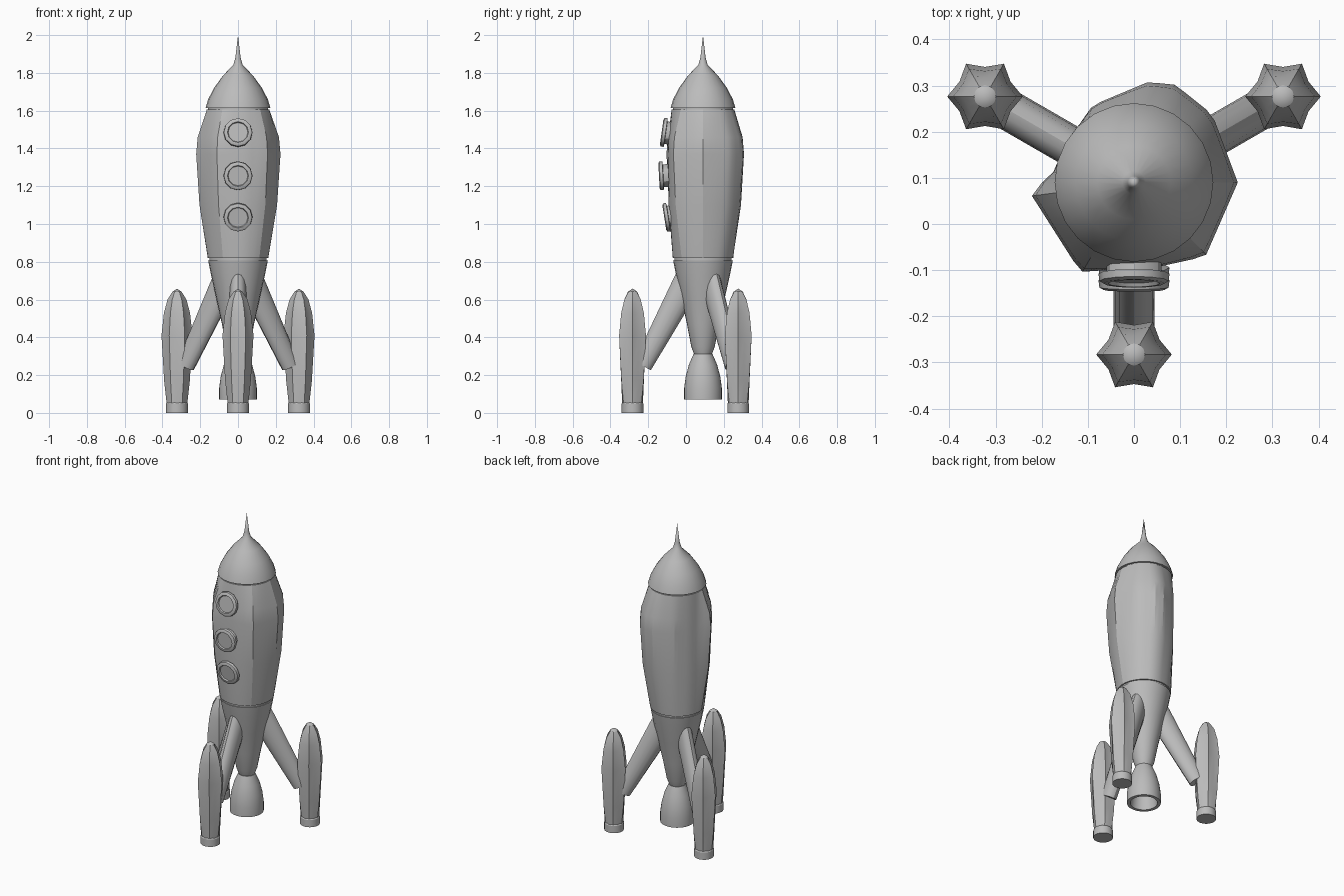
import bpy, bmesh, math
from mathutils import Vector, Matrix

cube = bpy.data.objects.get("Cube")
if cube:
    bpy.data.objects.remove(cube)

AXIS = Vector((0, 0.09, 0))      # rocket centreline
GREY = (0.5, 0.5, 0.5, 1)
metal = bpy.data.materials.new("grey metal")
metal.use_nodes = True
metal.diffuse_color = GREY
metal.node_tree.nodes["Principled BSDF"].inputs["Base Color"].default_value = GREY


def loft(name, rings, matrix, cap_start=True, cap_end=True, angle=30):
    """Skin a list of equal-length point rings."""
    bm = bmesh.new()
    loops = [[bm.verts.new(p) for p in ring] for ring in rings]
    n = len(loops[0])
    for a, b in zip(loops, loops[1:]):
        for i in range(n):
            j = (i + 1) % n
            bm.faces.new((a[i], a[j], b[j], b[i]))
    if cap_start:
        bm.faces.new(loops[0][::-1])
    if cap_end:
        bm.faces.new(loops[-1])
    bmesh.ops.remove_doubles(bm, verts=bm.verts, dist=0.0005)
    bmesh.ops.recalc_face_normals(bm, faces=bm.faces)
    mesh = bpy.data.meshes.new(name)
    bm.to_mesh(mesh)
    bm.free()
    mesh.materials.append(metal)
    obj = bpy.data.objects.new(name, mesh)
    bpy.context.collection.objects.link(obj)
    obj.matrix_world = matrix
    bpy.ops.object.select_all(action='DESELECT')
    obj.select_set(True)
    bpy.context.view_layer.objects.active = obj
    bpy.ops.object.shade_smooth_by_angle(angle=math.radians(angle))
    return obj


def ring(radius, z, sides=24):
    """Ring of points; radius is a number or a function of the angle."""
    pts = []
    for i in range(sides):
        t = math.tau * i / sides
        r = radius(t) if callable(radius) else radius
        pts.append(Vector((r * math.cos(t), r * math.sin(t), z)))
    return pts


def lathe(name, profile, matrix, sides=24, **options):
    return loft(name, [ring(r, z, sides) for r, z in profile], matrix, **options)


# Faceted belly outline: (angle in degrees, radius)
BELLY = [(0, .225), (41, .225), (67, .23), (82, .22), (118, .19), (150, .17),
         (172, .175), (186, .226), (239, .226), (262, .19), (285, .19),
         (314, .223), (360, .225)]


def belly(t):
    """Radius of the outline polygon, straight between its corners."""
    for (d1, r1), (d2, r2) in zip(BELLY, BELLY[1:]):
        a, b = math.radians(d1), math.radians(d2)
        if a <= t <= b:
            return r1 * r2 * math.sin(b - a) / (
                r1 * math.sin(t - a) + r2 * math.sin(b - t))


def blend(base, amount):
    return lambda t: base + (belly(t) - base) * amount


centre = Matrix.Translation(AXIS)

# Hull
loft("upper_hull", [ring(.16, .82, 48), ring(blend(.173, .65), 1.1, 48),
                    ring(belly, 1.37, 48), ring(blend(.17, .85), 1.46, 48),
                    ring(.166, 1.605, 48)], centre, angle=20)
lathe("waist_band", [(.152, .79), (.152, .83)], centre)
lathe("lower_hull", [(.045, .305), (.062, .35), (.085, .47), (.118, .62),
                     (.145, .74), (.158, .808)], centre)
lathe("neck_band", [(.16, 1.59), (.16, 1.63)], centre)
lathe("nose_cone", [(.172, 1.613), (.158, 1.66), (.127, 1.72), (.08, 1.785),
                    (.025, 1.842), (.014, 1.88), (0, 2)], centre, cap_end=False)

# Hollow engine bell
lathe("engine_nozzle", [(.03, .2), (.07, .16), (.08, .07), (.1, .07), (.1, .13),
                        (.092, .19), (.075, .255), (.05, .312)], centre, sides=32)

# Portholes: a raised rim around a sunken pane, tilted to follow the hull
for name, y, z, tilt in (("top", -.118, 1.485, -8), ("middle", -.132, 1.255, 3),
                         ("bottom", -.104, 1.035, 9)):
    place = (Matrix.Translation((0, y, z))
             @ Matrix.Rotation(math.radians(90 + tilt), 4, 'X'))
    lathe(name + "_porthole", [(.06, -.04), (.06, -.012), (.077, -.01), (.075, .006),
                               (.066, .011), (.056, .011), (.052, .003)],
          place, sides=12)


def fluted(core, ridge):
    """Radius that peaks on every other side."""
    return lambda t: ridge if round(t / (math.tau / 12)) % 2 else core


# Strut ends: outward distance, height and half depth
STRUT = [(.05, .75, .077), (.10, .66, .073), (.32, .25, .05)]

# Three landing legs
for name, heading in (("front", -90), ("back_left", 30), ("back_right", 150)):
    turn = centre @ Matrix.Rotation(math.radians(heading), 4, 'Z')
    pod = turn @ Matrix.Translation((.373, 0, 0))

    slope = Vector((.49, 0, .27)).normalized()
    strut = []
    for out, z, depth in STRUT:
        strut.append([Vector((out, 0, z)) + slope * p.x * depth
                      + Vector((0, p.y * .044, 0)) for p in ring(1, 0, 16)])
    loft(name + "_strut", strut, turn)

    loft(name + "_pod", [ring(.055, .052, 12), ring(fluted(.06, .068), .17, 12),
                         ring(fluted(.064, .082), .41, 12),
                         ring(fluted(.055, .069), .53, 12),
                         ring(fluted(.042, .05), .6, 12),
                         ring(.024, .642, 12), ring(0, .658, 12)],
         pod, cap_end=False, angle=25)
    lathe(name + "_foot", [(.058, 0), (.058, .047), (.05, .06)], pod)
